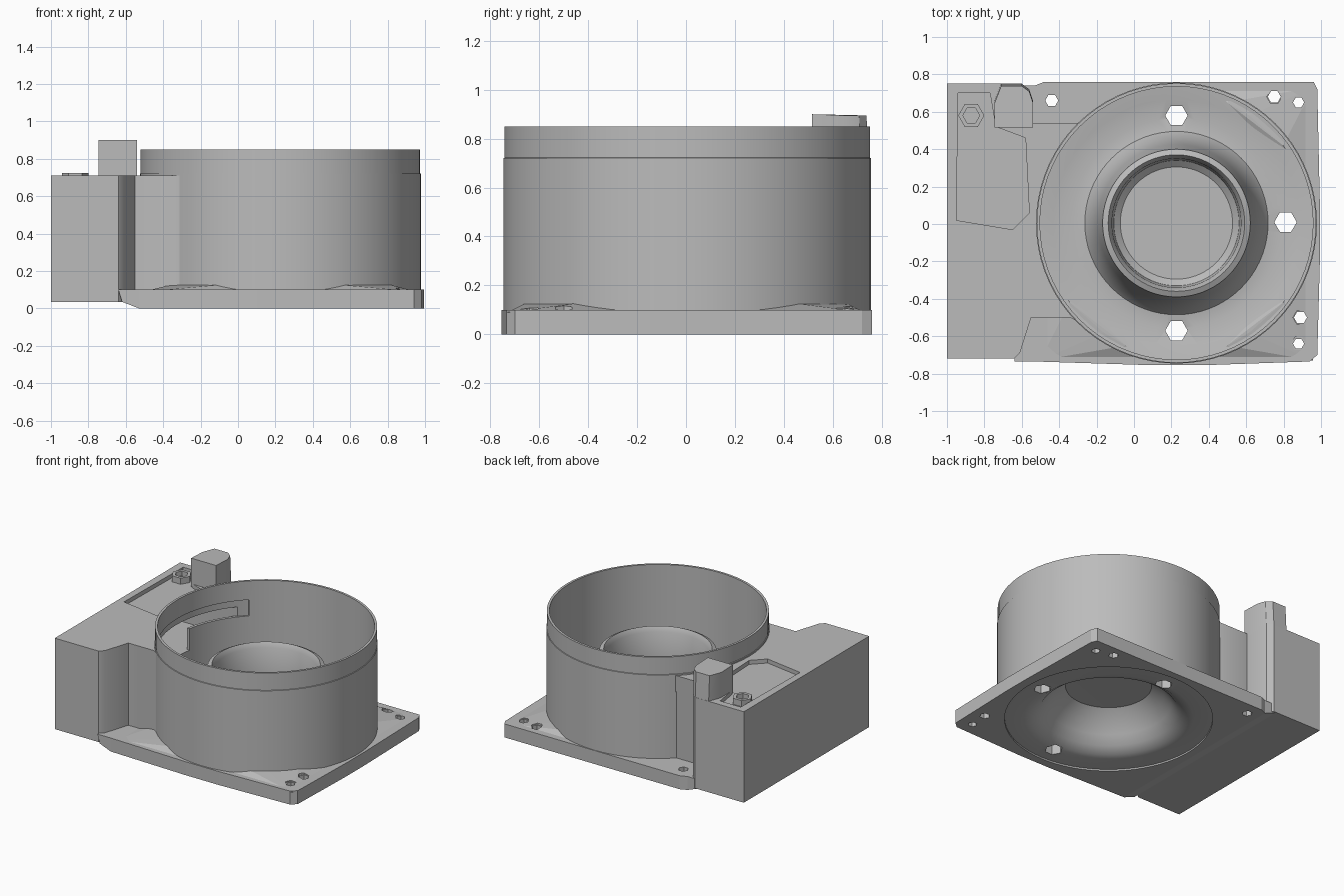
import bpy, bmesh, math
from mathutils import Vector

old = bpy.data.objects.get("Cube")
if old:
    bpy.data.objects.remove(old, do_unlink=True)

grey = bpy.data.materials.new("light grey plastic")
grey.use_nodes = True
grey.diffuse_color = (0.5, 0.5, 0.5, 1)
grey.node_tree.nodes["Principled BSDF"].inputs["Base Color"].default_value = (0.5, 0.5, 0.5, 1)

CX, CY = 0.227, 0.005       # axis of the round housing
SIDES = 72


def finish(name, bm):
    bmesh.ops.recalc_face_normals(bm, faces=bm.faces)
    mesh = bpy.data.meshes.new(name)
    bm.to_mesh(mesh)
    bm.free()
    mesh.materials.append(grey)
    obj = bpy.data.objects.new(name, mesh)
    bpy.context.scene.collection.objects.link(obj)
    return obj


def prism(name, outline, z0, z1):
    bm = bmesh.new()
    face = bm.faces.new([bm.verts.new((x, y, z0)) for x, y in outline])
    top = bmesh.ops.extrude_face_region(bm, geom=[face])["geom"]
    bmesh.ops.translate(bm, vec=(0, 0, z1 - z0),
                        verts=[v for v in top if isinstance(v, bmesh.types.BMVert)])
    return finish(name, bm)


def hull(name, points):
    bm = bmesh.new()
    bmesh.ops.convex_hull(bm, input=[bm.verts.new(p) for p in points])
    return finish(name, bm)


def circle(x, y, r, n=SIDES):
    return [(x + r * math.cos(math.tau * i / n), y + r * math.sin(math.tau * i / n))
            for i in range(n)]


def sector(start, end):
    angles = [math.radians(start + (end - start) * i / 8) for i in range(9)]
    return [(CX, CY)] + [(CX + 1.1 * math.cos(a), CY + 1.1 * math.sin(a)) for a in angles]


def lathe(name, profile, closed=True):
    bm = bmesh.new()
    verts = [bm.verts.new((r, 0, z)) for r, z in profile]
    pairs = list(zip(verts, verts[1:]))
    if closed:
        pairs.append((verts[-1], verts[0]))
    edges = [bm.edges.new(p) for p in pairs]
    bmesh.ops.spin(bm, geom=verts + edges, cent=(0, 0, 0), axis=(0, 0, 1),
                   angle=math.tau, steps=SIDES, use_duplicate=False)
    bmesh.ops.remove_doubles(bm, verts=bm.verts, dist=0.0005)
    bmesh.ops.translate(bm, vec=(CX, CY, 0), verts=bm.verts)
    return finish(name, bm)


def activate(obj):
    bpy.ops.object.select_all(action="DESELECT")
    obj.select_set(True)
    bpy.context.view_layer.objects.active = obj


def cut(obj, *cutters):
    for cutter in cutters:
        mod = obj.modifiers.new("cut", "BOOLEAN")
        mod.operation, mod.solver, mod.object = "DIFFERENCE", "EXACT", cutter
        activate(obj)
        bpy.ops.object.modifier_apply(modifier=mod.name)
        bpy.data.objects.remove(cutter, do_unlink=True)


def holes(points, r):
    return [prism("hole_cutter", circle(x, y, r, 6), -0.1, 0.3) for x, y in points]


# Base plate with chamfered corners, screw holes and a round opening
plate = prism("base_plate", [(-0.53, -0.735), (0.1, -0.755), (0.37, -0.755), (0.94, -0.735),
                             (0.98, -0.7), (0.995, -0.15), (0.995, 0.05), (0.98, 0.72),
                             (0.96, 0.76), (-0.48, 0.76), (-0.53, 0.74)], 0, 0.1)
cut(plate, prism("opening_cutter", circle(CX, CY, 0.7), -0.1, 0.3),
    *holes([(-0.44, 0.66), (0.75, 0.68), (0.89, -0.5)], 0.035),
    *holes([(0.88, 0.65), (0.88, -0.64)], 0.03))

# Sloping foot that joins the plate to the duct block
foot = hull("duct_foot", [(x, y, z) for y in (-0.735, 0.74)
                          for x, z in ((-0.64, 0.1), (-0.53, 0.1), (-0.53, 0), (-0.62, 0.035))])

# Low wedges filling the plate corners beside the round wall
for name, mx, my in (("front_left", 1, -1), ("back_left", 1, 1), ("front_right", -1, -1)):
    wedge = hull(name + "_corner_wedge",
                 [(CX + mx * x, my * y, z) for x, y, z in
                  ((0.22, 0.73, 0.09), (0.73, 0.73, 0.09), (0.73, 0.2, 0.09),
                   (0.39, 0.58, 0.13), (0.27, 0.65, 0.13), (0.57, 0.42, 0.13))])
    cut(wedge, *holes([(0.75, 0.68), (0.88, 0.65), (0.89, -0.5), (0.88, -0.64)], 0.04))

# Dished floor with a flared mouth below and a raised hub cup above
hub = lathe("floor_and_hub", [
    (0, 0.29), (0.3, 0.29), (0.335, 0.32), (0.345, 0.53), (0.365, 0.565), (0.395, 0.55),
    (0.42, 0.35), (0.455, 0.16), (0.49, 0.11), (0.56, 0.1), (0.66, 0.12), (0.73, 0.13),
    (0.73, 0.07), (0.7, 0.012), (0.57, 0.012), (0.52, 0.022), (0.465, 0.06), (0.42, 0.12),
    (0.37, 0.19), (0.29, 0.255), (0, 0.26)], closed=False)
cut(hub, *holes([(CX, 0.58), (0.81, 0.01), (CX, -0.57)], 0.06))

# Thin round wall with a fine lip step and a stepped side port into the duct
wall = lathe("round_wall", [(0.751, 0.0), (0.751, 0.72), (0.747, 0.722), (0.747, 0.85),
                            (0.73, 0.85), (0.73, 0.0)])
cut(wall, prism("shallow_port_cutter", sector(134, 172), 0.59, 0.71),
    prism("deep_port_cutter", sector(170, 214), 0.43, 0.71))

# Duct block beside the round wall, with a shallow duct and a recess in its top
duct = prism("duct_block", [(-1, -0.72), (-0.64, -0.72), (-0.61, -0.69), (-0.55, -0.5),
                            (-0.34, -0.5), (-0.29, -0.53), (0, -0.3), (0, 0.4),
                            (-0.3, 0.54), (-0.54, 0.54), (-0.54, 0.66), (-0.56, 0.72),
                            (-0.6, 0.75), (-1, 0.75)], 0.035, 0.71)
cut(duct, prism("round_cutter", circle(CX, CY, 0.74), 0, 1),
    prism("cavity_cutter", [(-0.8, -0.4), (-0.2, -0.4), (-0.2, 0.48), (-0.8, 0.48)],
          0.43, 0.66),
    prism("recess_cutter", [(-0.95, 0.02), (-0.65, -0.03), (-0.56, 0.06), (-0.58, 0.46),
                            (-0.74, 0.52), (-0.77, 0.7), (-0.94, 0.7)], 0.68, 1))

# Lid knob with a hexagonal socket
knob = prism("screw_boss", circle(-0.87, 0.58, 0.07, 6), 0.66, 0.725)
cut(knob, prism("socket_cutter", circle(-0.87, 0.58, 0.045, 6), 0.69, 1))

# Upright connector post on top of the block, leaning in at its back edge
post = prism("connector_post", [(-0.745, 0.515), (-0.54, 0.515), (-0.54, 0.66), (-0.56, 0.72),
                                (-0.6, 0.75), (-0.71, 0.75), (-0.745, 0.66)], 0.69, 0.9)
for v in post.data.vertices:
    if v.co.z > 0.8 and v.co.y > 0.6:
        v.co += Vector((0, -0.012, -0.005))

# Smooth the curved faces and keep the corners sharp
for obj in (hub, wall, duct, post):
    activate(obj)
    bpy.ops.object.shade_smooth_by_angle(angle=math.radians(32))
